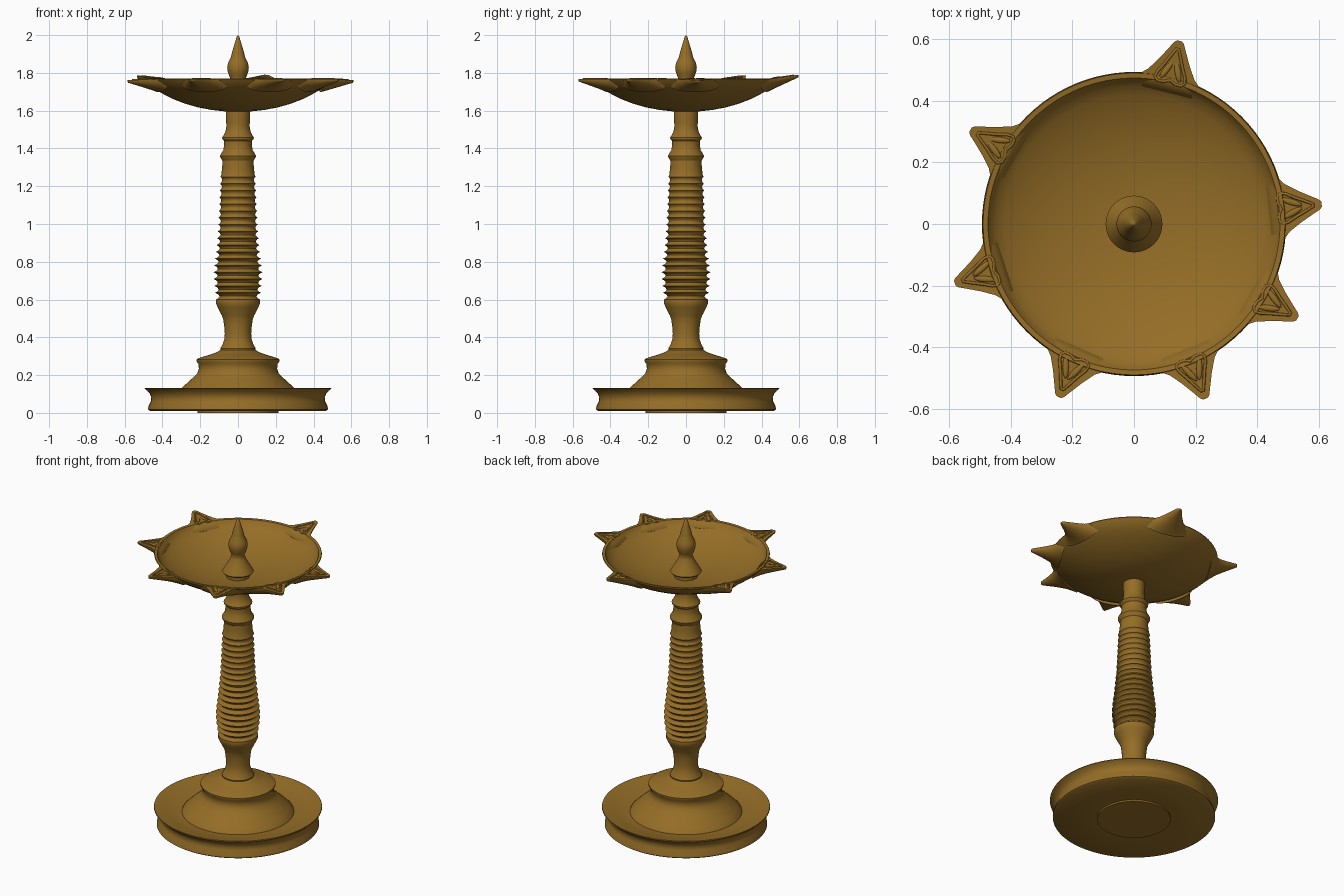
import bpy, math
from mathutils import Vector, Matrix

if "Cube" in bpy.data.objects:
    bpy.data.objects.remove(bpy.data.objects["Cube"])

brass = bpy.data.materials.new("brass")
brass.diffuse_color = (0.30, 0.155, 0.02, 1)
brass.use_nodes = True
brass.node_tree.nodes["Principled BSDF"].inputs["Base Color"].default_value = brass.diffuse_color


def finish(ob, angle=40):
    ob.data.materials.append(brass)
    bpy.ops.object.select_all(action='DESELECT')
    ob.select_set(True)
    bpy.context.view_layer.objects.active = ob
    bpy.ops.object.shade_smooth_by_angle(angle=math.radians(angle))


def add_mesh(name, verts, faces):
    me = bpy.data.meshes.new(name)
    me.from_pydata(verts, [], faces)
    me.update()
    ob = bpy.data.objects.new(name, me)
    bpy.context.collection.objects.link(ob)
    return ob


def lathe(name, prof, n=96, angle=40):
    """Spin an (r, z) profile, listed bottom axis -> outside -> top axis."""
    verts, rings, faces = [], [], []
    for r, z in prof:
        if r == 0:
            rings.append([len(verts)] * n)
            verts.append((0, 0, z))
        else:
            rings.append(list(range(len(verts), len(verts) + n)))
            verts += [(r * math.cos(2 * math.pi * i / n), r * math.sin(2 * math.pi * i / n), z)
                      for i in range(n)]
    for a, b in zip(rings, rings[1:]):
        for i in range(n):
            j = (i + 1) % n
            f = list(dict.fromkeys((a[i], a[j], b[j], b[i])))
            if len(f) > 2:
                faces.append(f)
    ob = add_mesh(name, verts, faces)
    finish(ob, angle)
    return ob


def lerp(table, x):
    for (x0, y0), (x1, y1) in zip(table, table[1:]):
        if x <= x1:
            return y0 + (y1 - y0) * max(0, (x - x0) / (x1 - x0))
    return table[-1][1]


# Flared dish base
lathe("base", [(0, 0), (0.215, 0), (0.215, 0.01), (0.465, 0.01), (0.477, 0.018), (0.474, 0.035),
               (0.462, 0.06), (0.459, 0.08), (0.466, 0.10), (0.48, 0.117), (0.494, 0.128),
               (0.492, 0.133), (0.478, 0.131), (0.42, 0.115), (0.36, 0.102), (0.30, 0.097), (0, 0.097)])

# Stepped pedestal
lathe("pedestal", [(0, 0.09), (0.33, 0.097), (0.325, 0.106), (0.295, 0.135), (0.24, 0.185), (0.215, 0.21),
                   (0.207, 0.235), (0.21, 0.26), (0.22, 0.274), (0.22, 0.283), (0.205, 0.291),
                   (0.15, 0.308), (0.11, 0.322), (0.09, 0.335), (0, 0.335)])

# Column with a ridged grip
envelope = [(0.6, 0.117), (0.7, 0.13), (0.76, 0.129), (0.86, 0.117), (1.0, 0.104), (1.25, 0.093)]
col = [(0, 0.32), (0.092, 0.325), (0.094, 0.34), (0.082, 0.362), (0.072, 0.39), (0.070, 0.42), (0.073, 0.46),
       (0.078, 0.495), (0.085, 0.515), (0.108, 0.56), (0.117, 0.58), (0.117, 0.59)]
ridges = 18
step = 0.65 / ridges
for i in range(ridges):
    for k in range(6):
        z = 0.6 + step * (i + k / 6)
        depth = 0.021 if z < 0.85 else max(0.010, 0.021 - (z - 0.85) * 0.05)
        col.append((lerp(envelope, z) - depth * math.sin(math.pi * k / 6) ** 0.8, z))
col += [(0.093, 1.25), (0.088, 1.262), (0.084, 1.30), (0.082, 1.335), (0.093, 1.352), (0.095, 1.36),
        (0.092, 1.368), (0.078, 1.39), (0.073, 1.42), (0.074, 1.44), (0.083, 1.451), (0.084, 1.458),
        (0.078, 1.466), (0.066, 1.49), (0.061, 1.52), (0.063, 1.54), (0.064, 1.60), (0, 1.61)]
lathe("column", col, angle=30)

# Shallow oil bowl
lathe("bowl", [(0, 1.595), (0.07, 1.596), (0.14, 1.604), (0.21, 1.617), (0.28, 1.637), (0.34, 1.66),
               (0.39, 1.685), (0.43, 1.708), (0.46, 1.73), (0.48, 1.75), (0.492, 1.766), (0.49, 1.771),
               (0.474, 1.769), (0.466, 1.755), (0.45, 1.735), (0.42, 1.715), (0.37, 1.69), (0.31, 1.666),
               (0.23, 1.643), (0.14, 1.628), (0.07, 1.622), (0, 1.62)], n=128, angle=50)

# Finial
lathe("finial", [(0, 1.60), (0.068, 1.61), (0.068, 1.648), (0.088, 1.65), (0.092, 1.657), (0.078, 1.68),
                 (0.055, 1.72), (0.043, 1.745), (0.038, 1.765), (0.046, 1.782), (0.055, 1.81), (0.057, 1.83),
                 (0.052, 1.855), (0.038, 1.882), (0.035, 1.895), (0.030, 1.915), (0.018, 1.955),
                 (0.006, 1.994), (0, 2.0)], n=64)

# Pointed wick lips around the rim, each with a raised leaf ornament
half_width = [(0.44, 0.13), (0.47, 0.112), (0.50, 0.078), (0.54, 0.052), (0.58, 0.030), (0.606, 0.016), (0.613, 0.008)]
stations = [0.44, 0.455, 0.47, 0.485, 0.50, 0.52, 0.54, 0.56, 0.58, 0.595, 0.606, 0.613]
leaf = [(0.482, 0), (0.472, 0.02), (0.472, 0.04), (0.482, 0.05), (0.50, 0.046), (0.53, 0.03),
        (0.56, 0.016), (0.585, 0.004)]
leaf += [(r, -s) for r, s in reversed(leaf[1:])]


def lip(index, deg, tip_z):
    rot = Matrix.Rotation(math.radians(deg), 4, 'Z')

    def top(r):
        return lerp([(0.44, 1.733), (0.47, 1.767), (0.613, tip_z)], r)

    verts, faces, m = [], [], 20
    for r in stations:
        w, zt = lerp(half_width, r), top(r)
        zb = min(zt - 0.012, 1.695 + (r - 0.43) / 0.183 * (tip_z - 0.014 - 1.695))
        for k in range(m):
            if k < 8:          # flat top
                s, z = -w + 2 * w * k / 8, zt
            else:              # rounded keel
                a = math.pi * (k - 8) / (m - 8)
                s, z = w * math.cos(a), zt - (zt - zb) * math.sin(a)
            verts.append(rot @ Vector((r, s, z)))
    for i in range(len(stations) - 1):
        for k in range(m):
            j = (k + 1) % m
            faces.append((i * m + k, i * m + j, (i + 1) * m + j, (i + 1) * m + k)[::-1])
    faces.append(tuple(range(m)))
    faces.append(tuple(range((len(stations) - 1) * m, len(stations) * m))[::-1])
    ob = add_mesh(f"wick_lip_{index}", verts, faces)
    bpy.context.view_layer.objects.active = ob
    ob.select_set(True)
    bpy.ops.object.mode_set(mode='EDIT')
    bpy.ops.mesh.select_all(action='SELECT')
    bpy.ops.mesh.normals_make_consistent(inside=False)
    bpy.ops.object.mode_set(mode='OBJECT')
    finish(ob, 45)

    # Leaf outline
    cu = bpy.data.curves.new(f"leaf_outline_{index}", 'CURVE')
    cu.dimensions = '3D'
    cu.bevel_depth, cu.bevel_resolution = 0.005, 2
    sp = cu.splines.new('POLY')
    sp.points.add(len(leaf) - 1)
    for p, (r, s) in zip(sp.points, leaf):
        p.co = (*(rot @ Vector((r, s, top(r)))), 1)
    sp.use_cyclic_u = True
    ob = bpy.data.objects.new(cu.name, cu)
    bpy.context.collection.objects.link(ob)
    bpy.ops.object.select_all(action='DESELECT')
    ob.select_set(True)
    bpy.context.view_layer.objects.active = ob
    bpy.ops.object.convert(target='MESH')
    finish(bpy.context.view_layer.objects.active, 60)

    # Pair of leaf lobes
    for side in (-1, 1):
        bpy.ops.mesh.primitive_uv_sphere_add(segments=16, ring_count=8, radius=1)
        ob = bpy.context.object
        ob.name = f"leaf_lobe_{index}_{'a' if side < 0 else 'b'}"
        ob.data.transform(rot @ Matrix.Translation((0.515, side * 0.018, top(0.515)))
                          @ Matrix.Rotation(-side * 0.4, 4, 'Z') @ Matrix.Diagonal((0.037, 0.01, 0.006, 1)))
        finish(ob, 60)


tips = [(76, 1.79), (6, 1.762), (-30, 1.768), (-67.7, 1.768), (-113.5, 1.768), (-161.7, 1.762), (150, 1.786)]
for i, (deg, tz) in enumerate(tips, 1):
    lip(i, deg, tz)
